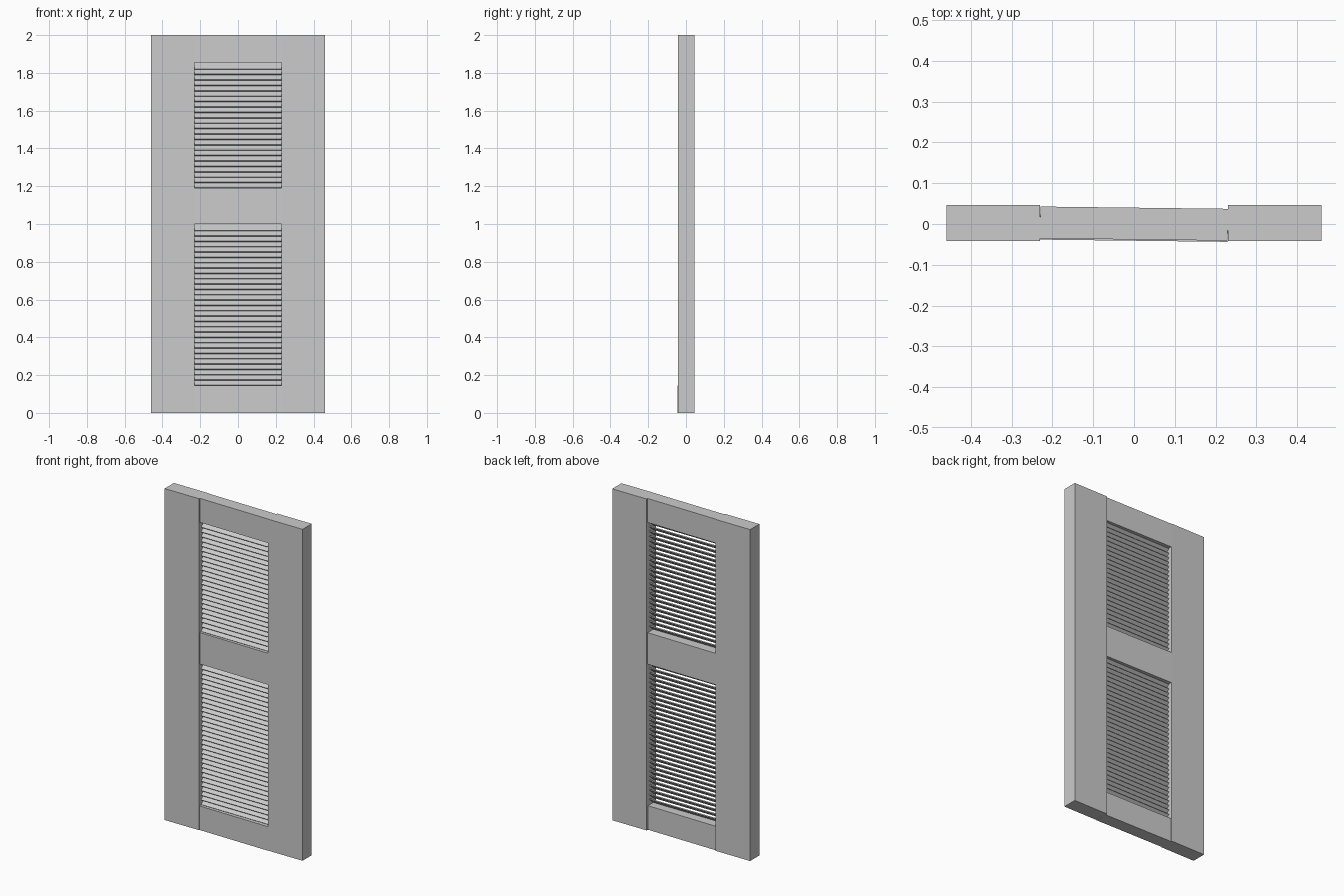
import bpy
import math

cube = bpy.data.objects.get("Cube")
if cube:
    bpy.data.objects.remove(cube, do_unlink=True)

grey = bpy.data.materials.new("painted_grey")
grey.use_nodes = True
colour = (0.6, 0.6, 0.6, 1)
grey.diffuse_color = colour
grey.node_tree.nodes["Principled BSDF"].inputs["Base Color"].default_value = colour


def box(name, centre, size, tilt=0.0, turn=0.0):
    """Box with its scale applied, tilted about x or turned about z."""
    bpy.ops.mesh.primitive_cube_add(size=1, location=centre)
    ob = bpy.context.object
    ob.name = name
    ob.scale = size
    bpy.ops.object.transform_apply(location=False, rotation=False, scale=True)
    ob.rotation_euler = (tilt, 0, turn)
    ob.data.materials.append(grey)
    return ob


HALF = 0.46      # half of the shutter width
INNER = 0.23     # inner edge of the stiles
SKEW = -0.012    # the rails sit slightly out of square

# Stiles
for side, x in (("left", 1), ("right", -1)):
    box(side + "_stile", (x * (HALF + INNER) / 2, 0.002, 1), (HALF - INNER, 0.088, 2))

# Rails: bottom edge, top edge, depth offset
for name, low, high, y in (("bottom_rail", 0, 0.145, -0.002),
                           ("middle_rail", 1.0, 1.19, 0.001),
                           ("top_rail", 1.855, 2, 0.001)):
    box(name, (0, y, (low + high) / 2), (2 * INNER, 0.078, high - low), turn=SKEW)


# Louvres: front edge low, back edge high
def louvres(name, low, high, count):
    slat = box(name, (0, 0, low + 0.018), (2 * INNER, 0.055, 0.006), tilt=math.radians(40))
    array = slat.modifiers.new("repeat", 'ARRAY')
    array.count = count
    array.use_relative_offset = False
    array.use_constant_offset = True
    step = (high - low - 0.036) / (count - 1)
    # The step is vertical in the world, so express it in the tilted frame
    angle = slat.rotation_euler.x
    array.constant_offset_displace = (0, step * math.sin(angle), step * math.cos(angle))


louvres("lower_louvres", 0.145, 1.0, 30)
louvres("upper_louvres", 1.19, 1.855, 23)
